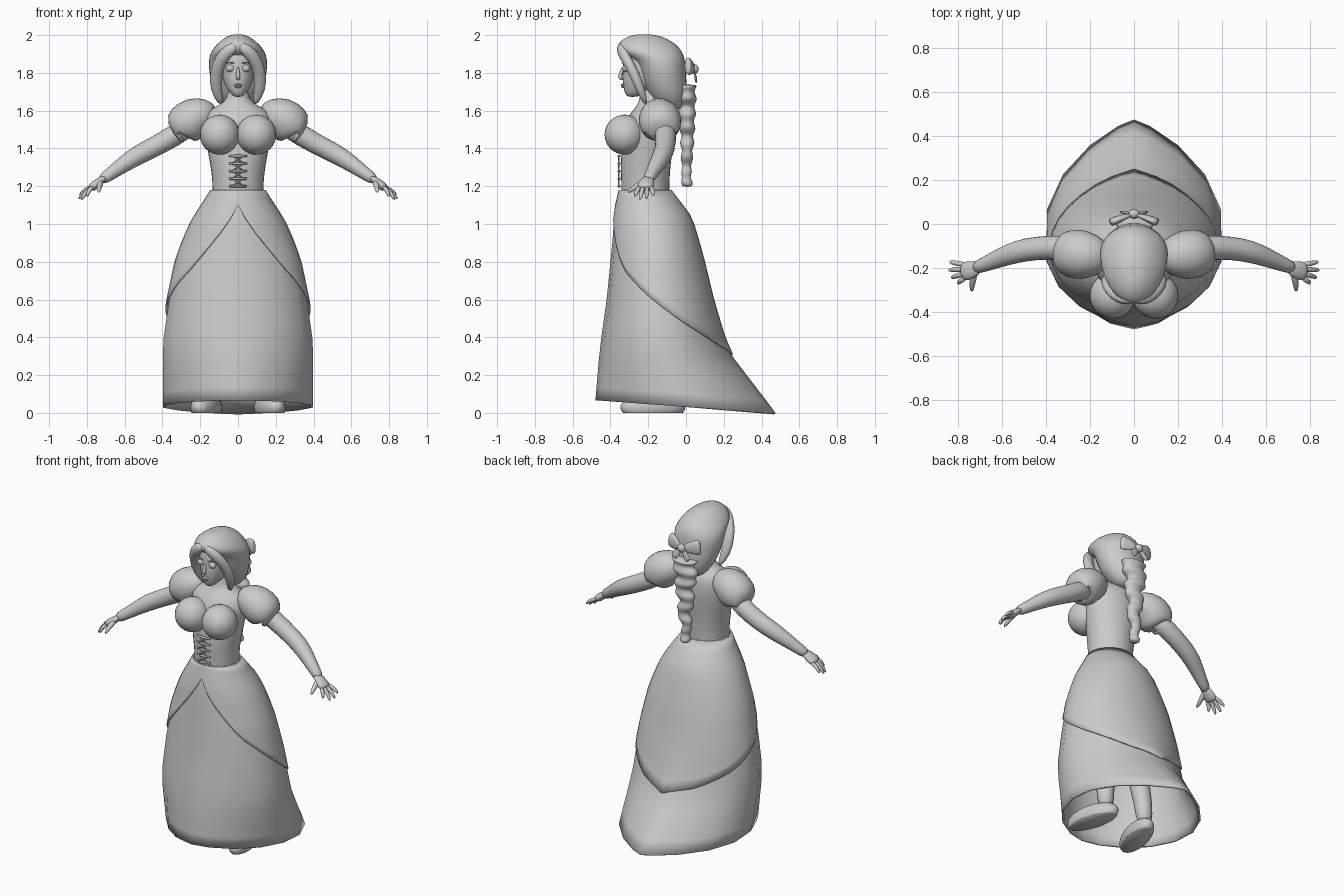
import bpy, bmesh, math
from mathutils import Vector, Matrix

cube = bpy.data.objects.get("Cube")
if cube:
    bpy.data.objects.remove(cube, do_unlink=True)

GREY = (0.6, 0.6, 0.6, 1.0)
mat = bpy.data.materials.new("plain grey")
mat.use_nodes = True
mat.diffuse_color = GREY
mat.node_tree.nodes["Principled BSDF"].inputs["Base Color"].default_value = GREY


def finish(name, bm, subdiv=1, thickness=0.0):
    """Turn a bmesh into a smooth shaded object with modifiers."""
    bmesh.ops.recalc_face_normals(bm, faces=bm.faces)
    mesh = bpy.data.meshes.new(name)
    bm.to_mesh(mesh)
    bm.free()
    mesh.materials.append(mat)
    obj = bpy.data.objects.new(name, mesh)
    bpy.context.collection.objects.link(obj)
    for poly in mesh.polygons:
        poly.use_smooth = True
    if thickness:
        solid = obj.modifiers.new("thickness", 'SOLIDIFY')
        solid.thickness = thickness
        solid.offset = -1
    if subdiv:
        obj.modifiers.new("smooth", 'SUBSURF').levels = subdiv
        obj.modifiers["smooth"].render_levels = subdiv
    return obj


def skin_rings(rings, caps=True):
    """Bridge equal rings of points into a tube."""
    bm = bmesh.new()
    loops = [[bm.verts.new(p) for p in ring] for ring in rings]
    n = len(loops[0])
    for low, high in zip(loops, loops[1:]):
        for i in range(n):
            j = (i + 1) % n
            bm.faces.new((low[i], low[j], high[j], high[i]))
    if caps:
        bm.faces.new(loops[0])
        bm.faces.new(loops[-1])
    return bm


def loft(name, sections, sides=16):
    """Stack oval sections given as (z, half width, front y, back y, x centre)."""
    rings = []
    for z, hw, front, back, *cx in sections:
        mid, depth = (front + back) / 2, (back - front) / 2
        turns = [math.tau * i / sides for i in range(sides)]
        x0 = cx[0] if cx else 0
        rings.append([(x0 + hw * math.sin(a), mid - depth * math.cos(a), z) for a in turns])
    return finish(name, skin_rings(rings))


def tube(name, points, su=1.0, sv=1.0, sides=10, side=1, subdiv=1):
    """Tube through (x, y, z, radius) points; side -1 mirrors it across x."""
    path = [Vector(p[:3]) for p in points]
    rings = []
    for k, p in enumerate(path):
        t = (path[min(k + 1, len(path) - 1)] - path[max(k - 1, 0)]).normalized()
        u = t.cross(Vector((0, 1, 0))).normalized()
        v = t.cross(u)
        r = points[k][3]
        ring = []
        for i in range(sides):
            a = math.tau * i / sides
            q = p + u * (r * su * math.cos(a)) + v * (r * sv * math.sin(a))
            ring.append((q.x * side, q.y, q.z))
        rings.append(ring)
    return finish(name, skin_rings(rings), subdiv)


def ball(name, loc, scale, turn=0.0, flat_floor=False):
    bm = bmesh.new()
    bmesh.ops.create_uvsphere(bm, u_segments=24, v_segments=16, radius=1)
    m = Matrix.Translation(loc) @ Matrix.Rotation(turn, 4, 'Z') @ Matrix.Diagonal((*scale, 1))
    bm.transform(m)
    if flat_floor:
        cut = bmesh.ops.bisect_plane(bm, geom=bm.verts[:] + bm.edges[:] + bm.faces[:],
                                     plane_co=(0, 0, 0), plane_no=(0, 0, 1), clear_inner=True)
        edges = [e for e in cut["geom_cut"] if isinstance(e, bmesh.types.BMEdge)]
        bmesh.ops.contextual_create(bm, geom=edges)
    return finish(name, bm, 0)


def interp(table, x):
    """Linear lookup in rows sorted by their first value."""
    if x <= table[0][0]:
        return table[0][1:]
    for a, b in zip(table, table[1:]):
        if x <= b[0]:
            f = (x - a[0]) / (b[0] - a[0])
            return [p + (q - p) * f for p, q in zip(a[1:], b[1:])]
    return table[-1][1:]


# Skirt outline: z, half width, front y, back y
SKIRT = [(0.0, .405, -.485, .475), (.3, .405, -.46, .245), (.4, .4, -.448, .2),
         (.6, .37, -.42, .14), (.8, .328, -.4, .092), (.9, .293, -.39, .065),
         (1.0, .25, -.383, .035), (1.06, .215, -.375, .008), (1.12, .175, -.362, -.04),
         (1.18, .138, -.348, -.085)]
# Overskirt lower edge: angle from the front, z
EDGE = [(0, 1.1), (.35, .95), (.79, .77), (1.36, .62), (2.0, .47), (2.6, .36), (math.pi, .31)]


def skirt_point(a, z, grow=0.0):
    hw, front, back = interp(SKIRT, z)
    mid, depth = (front + back) / 2, (back - front) / 2
    low = max(0, 1 - z / .6)
    power = 1 + low * (.6 if math.cos(a) < 0 else .25)
    s = math.sin(a)
    x = math.copysign(abs(s) ** power, s) * (hw + grow)
    return (x, mid - (depth + grow) * math.cos(a), z)


def skirt_layer(name, lower, sides, rows, grow, thickness):
    rings = []
    for k in range(rows + 1):
        ring = []
        for i in range(sides):
            a = math.tau * i / sides
            z0 = lower(min(a, math.tau - a))
            ring.append(skirt_point(a, z0 + (1.18 - z0) * k / rows, grow))
        rings.append(ring)
    return finish(name, skin_rings(rings, caps=False), 0, thickness)


skirt_layer("underskirt", lambda a: .033 + .034 * math.cos(a), 18, 16, 0, .012)
skirt_layer("overskirt", lambda a: interp(EDGE, a)[0], 36, 14, .009, .009)

# Bodice, shoulders and neck in one body
loft("torso", [(1.08, .14, -.34, -.09), (1.16, .138, -.345, -.085), (1.22, .138, -.345, -.085),
               (1.3, .147, -.35, -.08), (1.38, .163, -.345, -.07), (1.47, .178, -.335, -.06),
               (1.55, .185, -.32, -.06), (1.6, .165, -.285, -.075), (1.63, .1, -.26, -.1),
               (1.66, .057, -.245, -.125), (1.74, .05, -.245, -.13)])

# Lacing on the bodice front
for k in range(5):
    z = 1.2 + .04 * k
    tube("lace_bar", [(-.046, -.349, z, .006), (0, -.357, z, .007), (.046, -.349, z, .006)],
         sides=6, subdiv=0)
    if k < 4:
        for s in (1, -1):
            tube("lace_cross", [(-.03, -.355, z, .004), (.03, -.355, z + .04, .004)],
                 sides=5, side=s, subdiv=0)

# Head and face
loft("head", [(1.672, .02, -.31, -.26), (1.69, .042, -.325, -.21), (1.73, .07, -.335, -.15),
              (1.78, .086, -.34, -.11), (1.83, .094, -.336, -.1), (1.89, .094, -.338, -.1),
              (1.94, .07, -.31, -.13), (1.97, .03, -.26, -.17)])
tube("nose", [(0, -.333, 1.835, .007), (0, -.348, 1.79, .012), (0, -.35, 1.775, .013),
              (0, -.337, 1.764, .01)], sides=8)
ball("upper_lip", (0, -.333, 1.737), (.022, .012, .006))
ball("lower_lip", (0, -.332, 1.727), (.018, .012, .007))

# Hair volume, braid and bow at the back
loft("hair", [(1.6, .045, -.12, -.03), (1.64, .09, -.17, 0), (1.7, .13, -.215, .01),
              (1.78, .152, -.25, .003), (1.84, .16, -.265, 0), (1.88, .156, -.3, -.005),
              (1.91, .147, -.365, -.015), (1.95, .118, -.37, -.045), (1.98, .08, -.335, -.095),
              (2.0, .045, -.29, -.15), (2.004, .015, -.25, -.19)])
braid = []
STEPS = 24
for k in range(STEPS + 1):
    f = k / STEPS
    bulge = 1 + .2 * math.cos(k * math.pi / 2)
    hw = (.085 - .055 * f) * bulge
    depth = (.052 - .026 * f) * bulge
    y = .003 + .004 * math.sin(f * math.pi)
    braid.append((1.74 - .47 * f, hw, y - depth, y + depth, .012 * math.sin(k * math.pi / 4)))
braid += [(1.25, .022, -.02, .02), (1.22, .04, -.03, .04), (1.195, .025, -.02, .035)]
loft("braid", braid, 12)
ball("bow_knot", (0, .045, 1.82), (.026, .022, .026))

for s, word in ((1, "left"), (-1, "right")):
    # Face and hair details
    ball(word + "_eye", (s * .041, -.319, 1.824), (.023, .018, .019))
    tube(word + "_brow", [(.015, -.339, 1.85, .004), (.045, -.334, 1.858, .005),
                          (.075, -.305, 1.85, .003)], sides=6, side=s)
    tube(word + "_fringe", [(.0, -.345, 1.945, .02), (.045, -.345, 1.925, .036),
                            (.09, -.318, 1.875, .036), (.118, -.275, 1.8, .036),
                            (.118, -.24, 1.71, .034), (.088, -.21, 1.63, .012)], sv=.8, side=s)
    tube(word + "_bow_loop", [(.01, .042, 1.82, .02), (.05, .03, 1.828, .04),
                              (.095, .012, 1.836, .052), (.11, .005, 1.838, .046)], sv=.4, side=s)
    tube(word + "_bow_tail", [(.01, .045, 1.81, .014), (.035, .05, 1.78, .022),
                              (.055, .055, 1.75, .024)], sv=.3, side=s)

    # Bust and puffed sleeve
    ball(word + "_bust", (s * .097, -.325, 1.473), (.105, .106, .106))
    tube(word + "_sleeve", [(.12, -.15, 1.56, .06), (.17, -.145, 1.575, .095),
                            (.23, -.14, 1.565, .116), (.285, -.135, 1.525, .115),
                            (.315, -.13, 1.487, .092), (.322, -.13, 1.478, .075),
                            (.312, -.13, 1.488, .06)], sides=16, side=s)

    # Arm and hand
    tube(word + "_arm", [(.24, -.125, 1.53, .06), (.34, -.105, 1.465, .06),
                         (.45, -.11, 1.405, .056), (.53, -.125, 1.365, .055),
                         (.6, -.15, 1.32, .047), (.68, -.185, 1.262, .035),
                         (.73, -.203, 1.228, .031)], side=s)
    tube(word + "_palm", [(.7, -.195, 1.25, .03), (.735, -.208, 1.222, .042),
                          (.765, -.215, 1.2, .048), (.785, -.217, 1.187, .036)], su=.55, side=s)
    tips = [(.8, -.272, 1.142), (.832, -.245, 1.125), (.845, -.21, 1.13), (.84, -.172, 1.15)]
    for k, (x, y, z) in enumerate(tips):
        base = Vector((.768, -.247 + .021 * k, 1.198))
        mid = base.lerp(Vector((x, y, z)), .5) + Vector((.008, 0, .006))
        tube(word + "_finger", [(*base, .014), (*mid, .013), (x, y, z, .008)], sides=8, side=s)
    tube(word + "_thumb", [(.725, -.215, 1.228, .02), (.735, -.265, 1.2, .016),
                           (.738, -.31, 1.165, .009)], sides=8, side=s)

    # Leg and shoe
    tube(word + "_leg", [(.15, -.08, .04, .05), (.145, -.085, .2, .055), (.125, -.13, .45, .07),
                         (.09, -.17, .85, .09)], sides=12, side=s)
    ball(word + "_shoe", (s * .168, -.175, .03), (.075, .178, .075), s * .25, True)
